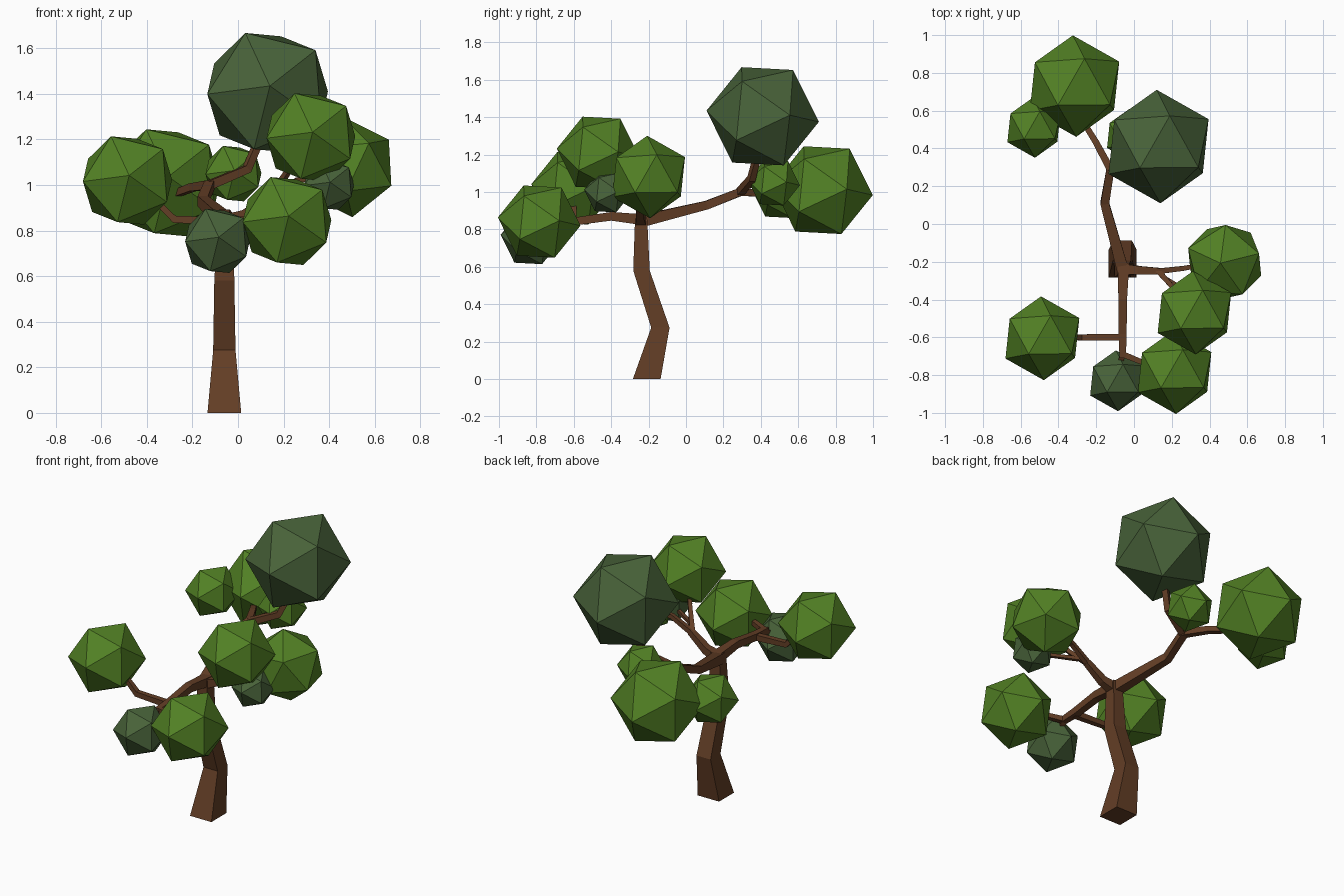
import bpy, bmesh
from mathutils import Vector, Matrix

if "Cube" in bpy.data.objects:
    bpy.data.objects.remove(bpy.data.objects["Cube"], do_unlink=True)


def make_material(name, rgb):
    mat = bpy.data.materials.new(name)
    mat.use_nodes = True
    color = (*rgb, 1)
    mat.diffuse_color = color
    bsdf = mat.node_tree.nodes["Principled BSDF"]
    bsdf.inputs["Base Color"].default_value = color
    bsdf.inputs["Roughness"].default_value = 0.9
    return mat


bark = make_material("bark brown", (0.125, 0.048, 0.019))
leaf = make_material("leaf green", (0.085, 0.22, 0.018))
dark_leaf = make_material("dark leaf green", (0.066, 0.125, 0.042))


def finish(bm, name, mat):
    bmesh.ops.recalc_face_normals(bm, faces=bm.faces)
    mesh = bpy.data.meshes.new(name)
    bm.to_mesh(mesh)
    bm.free()
    mesh.materials.append(mat)
    bpy.context.collection.objects.link(bpy.data.objects.new(name, mesh))


def limb(name, points, radii, level=False):
    """Sweep a square section along a path; level keeps the rings horizontal."""
    bm = bmesh.new()
    pts = [Vector(p) for p in points]
    rings = []
    for i, (p, r) in enumerate(zip(pts, radii)):
        along = pts[min(i + 1, len(pts) - 1)] - pts[max(i - 1, 0)]
        axis = Vector((0, 0, 1)) if level else along.normalized()
        ref = Vector((0, 1, 0)) if level else Vector((0, 0, 1))
        side = ref.cross(axis).normalized()
        up = axis.cross(side)
        rings.append([bm.verts.new(p + r * (a * side + b * up))
                      for a, b in ((-1, -1), (1, -1), (1, 1), (-1, 1))])
    for low, high in zip(rings, rings[1:]):
        for k in range(4):
            n = (k + 1) % 4
            bm.faces.new((low[k], low[n], high[n], high[k]))
    bm.faces.new(rings[0])
    bm.faces.new(rings[-1])
    finish(bm, name, bark)


# Shared tilt of the leaf clumps, set by two neighbouring corners
pole = Vector((-0.01, 0.30, -0.03)).normalized()
near = Vector((0.06, 0.15, 0.25))
side = (near - near.dot(pole) * pole).normalized()
tilt = Matrix((side, pole.cross(side), pole)).transposed()
# Same tilt with the axes cycled, for the clump that lies on its side
cycle = Matrix(((0, 0, 1), (1, 0, 0), (0, 1, 0)))


def clump(name, center, radius, mat, turn=tilt):
    bm = bmesh.new()
    place = Matrix.Translation(center) @ turn.to_4x4()
    bmesh.ops.create_icosphere(bm, subdivisions=1, radius=radius, matrix=place)
    finish(bm, name, mat)


# Trunk
limb("trunk",
     [(-0.06, -0.21, 0), (-0.06, -0.137, 0.275), (-0.06, -0.238, 0.58), (-0.055, -0.24, 0.87)],
     [0.074, 0.049, 0.044, 0.032], level=True)

# Rear bough and its forks
fork = (-0.125, 0.29, 1.0)
limb("rear_bough", [(-0.055, -0.26, 0.84), (-0.155, 0.11, 0.93), fork], [0.032, 0.023, 0.021])
limb("rear_upper_branch", [fork, (0.04, 0.35, 1.07), (0.09, 0.38, 1.19)], [0.02, 0.018, 0.016])
limb("rear_side_branch", [fork, (-0.2, 0.43, 0.99), (-0.28, 0.56, 0.96), (-0.31, 0.66, 0.98)],
     [0.02, 0.017, 0.015, 0.014])
limb("rear_twig", [(-0.06, 0.32, 1.03), (-0.02, 0.45, 1.05)], [0.014, 0.01])

# Front bough and its forks
limb("front_bough", [(-0.055, -0.21, 0.85), (-0.06, -0.4, 0.87), (-0.06, -0.58, 0.845), (-0.06, -0.71, 0.84)],
     [0.03, 0.023, 0.021, 0.017])
limb("front_right_branch", [(-0.06, -0.6, 0.84), (-0.28, -0.6, 0.85), (-0.36, -0.6, 0.93)],
     [0.018, 0.016, 0.013])
limb("front_left_branch", [(-0.06, -0.69, 0.84), (0.04, -0.73, 0.85), (0.14, -0.76, 0.85)],
     [0.016, 0.014, 0.012])
limb("front_twig", [(-0.06, -0.69, 0.84), (-0.09, -0.8, 0.78)], [0.015, 0.011])

# Left bough and its forks
limb("left_bough", [(-0.06, -0.24, 0.84), (0.03, -0.245, 0.87), (0.14, -0.25, 0.95)],
     [0.03, 0.022, 0.017])
limb("left_rear_branch", [(0.13, -0.25, 0.945), (0.26, -0.235, 1.02), (0.4, -0.21, 1.05)],
     [0.015, 0.013, 0.011])
limb("left_front_branch", [(0.13, -0.25, 0.945), (0.2, -0.33, 1.03), (0.27, -0.41, 1.14)],
     [0.015, 0.012, 0.01])
limb("left_twig", [(0.17, -0.29, 0.98), (0.36, -0.4, 0.99)], [0.011, 0.009])

# Leaf clumps
clump("crown_clump", (0.13, 0.41, 1.405), 0.302, dark_leaf)
clump("rear_clump", (-0.315, 0.73, 1.01), 0.27, leaf)
clump("rear_right_clump", (-0.53, 0.51, 1.0), 0.16, leaf)
clump("rear_small_clump", (-0.02, 0.47, 1.05), 0.14, leaf)
clump("left_clump", (0.48, -0.2, 1.08), 0.222, leaf, cycle @ tilt)
clump("left_front_clump", (0.32, -0.47, 1.21), 0.222, leaf)
clump("left_small_clump", (0.4, -0.42, 1.0), 0.125, dark_leaf)
clump("front_right_clump", (-0.485, -0.605, 1.02), 0.223, leaf)
clump("front_left_clump", (0.215, -0.785, 0.842), 0.222, leaf)
clump("front_small_clump", (-0.09, -0.83, 0.755), 0.162, dark_leaf)
